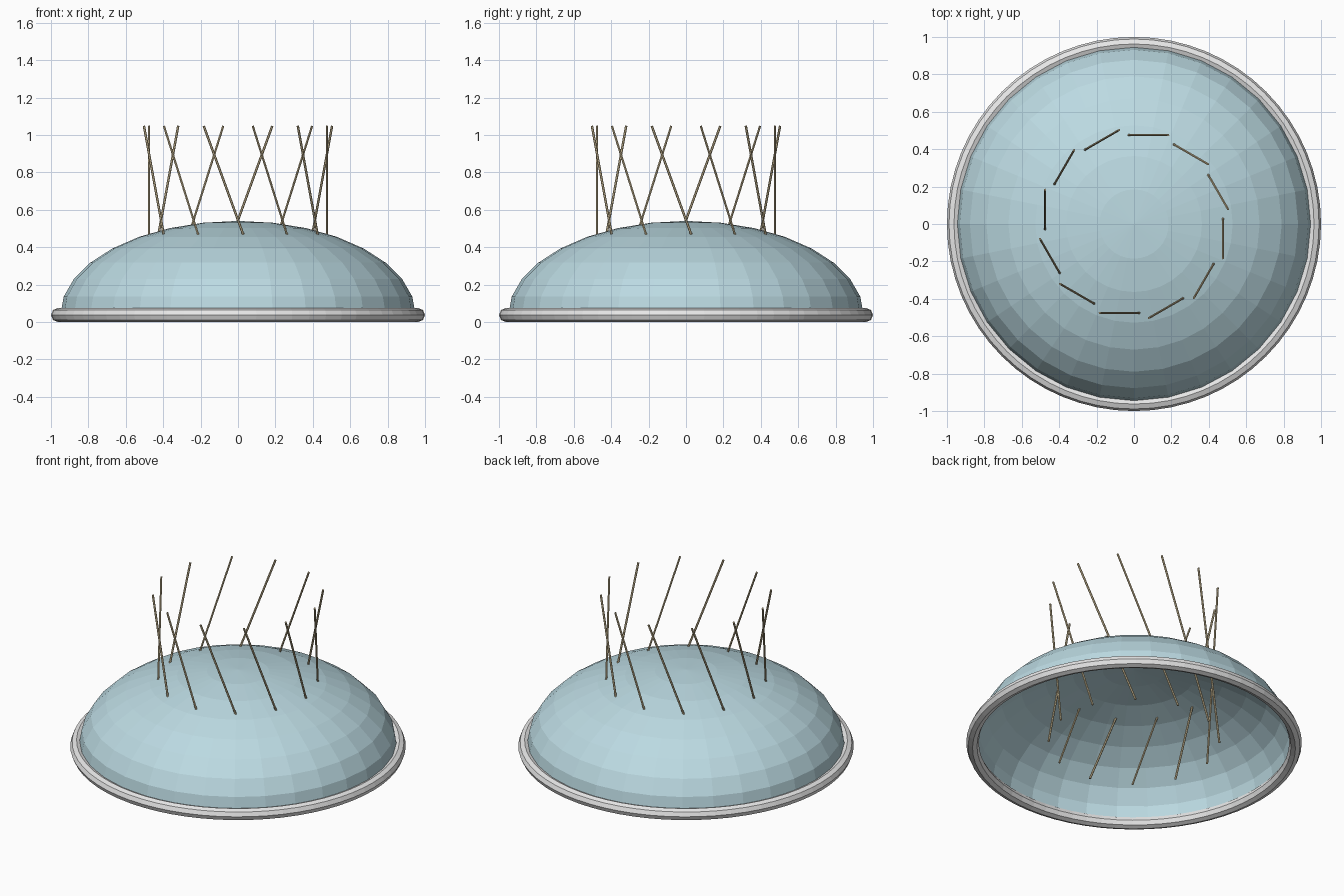
import bpy, bmesh, math
from mathutils import Matrix, Vector

if "Cube" in bpy.data.objects:
    bpy.data.objects.remove(bpy.data.objects["Cube"])


def material(name, rgb):
    m = bpy.data.materials.new(name)
    m.diffuse_color = (*rgb, 1.0)
    m.use_nodes = True
    m.node_tree.nodes["Principled BSDF"].inputs["Base Color"].default_value = m.diffuse_color
    return m


BLUE = material("pale_blue", (0.50, 0.70, 0.76))
SILVER = material("silver_grey", (0.80, 0.80, 0.80))
TAN = material("light_tan", (0.62, 0.51, 0.31))

BASE_Z = 0.0375   # height of the rim's centre line and the dome's equator


def add_object(name, bm, mat):
    mesh = bpy.data.meshes.new(name)
    bm.to_mesh(mesh)
    bm.free()
    mesh.materials.append(mat)
    obj = bpy.data.objects.new(name, mesh)
    bpy.context.collection.objects.link(obj)
    return obj


# Open faceted dome: upper half of a flattened sphere
bm = bmesh.new()
bmesh.ops.create_uvsphere(bm, u_segments=32, v_segments=16, radius=0.95)
lower = [v for v in bm.verts if v.co.z < -0.01]
bmesh.ops.delete(bm, geom=lower, context='VERTS')
bmesh.ops.scale(bm, vec=(1, 1, 0.503 / 0.95), verts=bm.verts)
bmesh.ops.translate(bm, vec=(0, 0, BASE_Z), verts=bm.verts)
add_object("dome", bm, BLUE)

# Rim: ring with an eight-sided section
bpy.ops.mesh.primitive_torus_add(major_segments=64, minor_segments=8,
                                 major_radius=0.9625, minor_radius=0.0375,
                                 location=(0, 0, BASE_Z))
rim = bpy.context.object
rim.name = "rim"
rim.data.materials.append(SILVER)

# Twelve thin rods through the dome, each leaning 20 degrees along the circle
LENGTH = 1.07
for i in range(12):
    bm = bmesh.new()
    bmesh.ops.create_cone(bm, cap_ends=True, segments=6, radius1=0.0065,
                          radius2=0.0065, depth=LENGTH)
    place = (Matrix.Rotation(math.radians(30 * i), 4, 'Z')
             @ Matrix.Translation(Vector((0.475, 0, 0.545)))
             @ Matrix.Rotation(math.radians(20), 4, 'X'))
    bmesh.ops.transform(bm, matrix=place, verts=bm.verts)
    add_object(f"rod_{i + 1}", bm, TAN)
